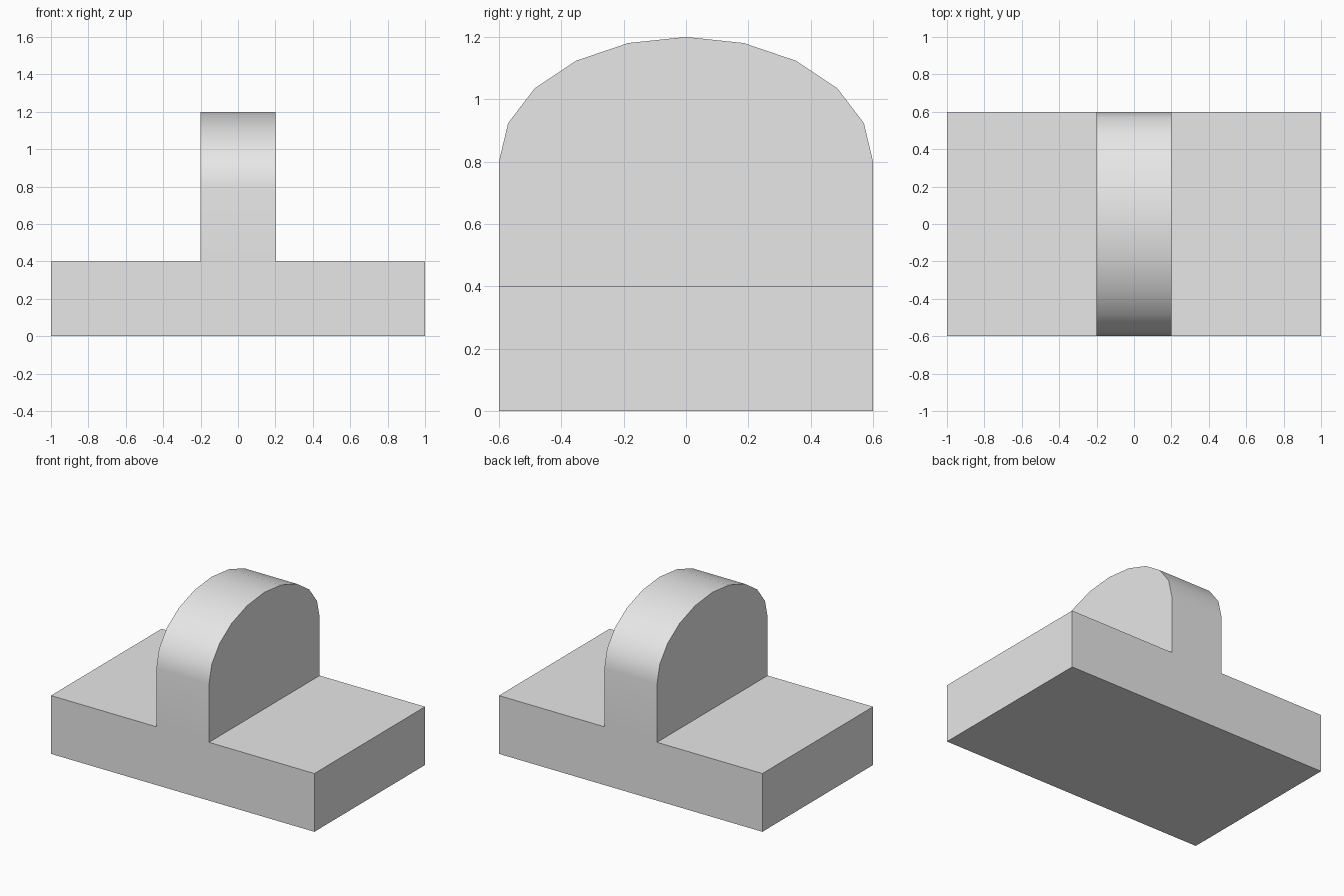
import bpy
import bmesh
from math import pi, cos, sin

if "Cube" in bpy.data.objects:
    bpy.data.objects.remove(bpy.data.objects["Cube"], do_unlink=True)

grey = bpy.data.materials.new("plain_grey")
grey.use_nodes = True
grey.diffuse_color = (0.8, 0.8, 0.8, 1)
grey.node_tree.nodes["Principled BSDF"].inputs["Base Color"].default_value = (0.8, 0.8, 0.8, 1)


def extrude_along_x(name, profile, half_width):
    """Solid made from a closed (y, z) profile, centred on x = 0."""
    bm = bmesh.new()
    face = bm.faces.new([bm.verts.new((-half_width, y, z)) for y, z in profile])
    result = bmesh.ops.extrude_face_region(bm, geom=[face])
    moved = [v for v in result["geom"] if isinstance(v, bmesh.types.BMVert)]
    bmesh.ops.translate(bm, verts=moved, vec=(2 * half_width, 0, 0))
    bmesh.ops.recalc_face_normals(bm, faces=bm.faces)
    mesh = bpy.data.meshes.new(name)
    bm.to_mesh(mesh)
    bm.free()
    mesh.materials.append(grey)
    obj = bpy.data.objects.new(name, mesh)
    bpy.context.collection.objects.link(obj)
    return obj


DEPTH = 0.6       # half depth shared by both parts
BASE_TOP = 0.4
SPRING = 0.8      # height where the rounded top begins
RISE = 0.4
STEPS = 10

# Flat base slab
extrude_along_x("base_slab", [(-DEPTH, 0), (DEPTH, 0), (DEPTH, BASE_TOP), (-DEPTH, BASE_TOP)], 1.0)

# Upright wall with an elliptical top
arc = [(DEPTH * cos(pi * i / STEPS), SPRING + RISE * sin(pi * i / STEPS)) for i in range(STEPS + 1)]
wall = extrude_along_x("rounded_upright", [(-DEPTH, BASE_TOP), (DEPTH, BASE_TOP)] + arc, 0.2)

# Smooth the curved top, keeping the straight sides flat
bpy.ops.object.select_all(action="DESELECT")
wall.select_set(True)
bpy.context.view_layer.objects.active = wall
bpy.ops.object.shade_smooth_by_angle(angle=pi / 5)
weighted = wall.modifiers.new("weighted_normals", "WEIGHTED_NORMAL")
weighted.keep_sharp = True
